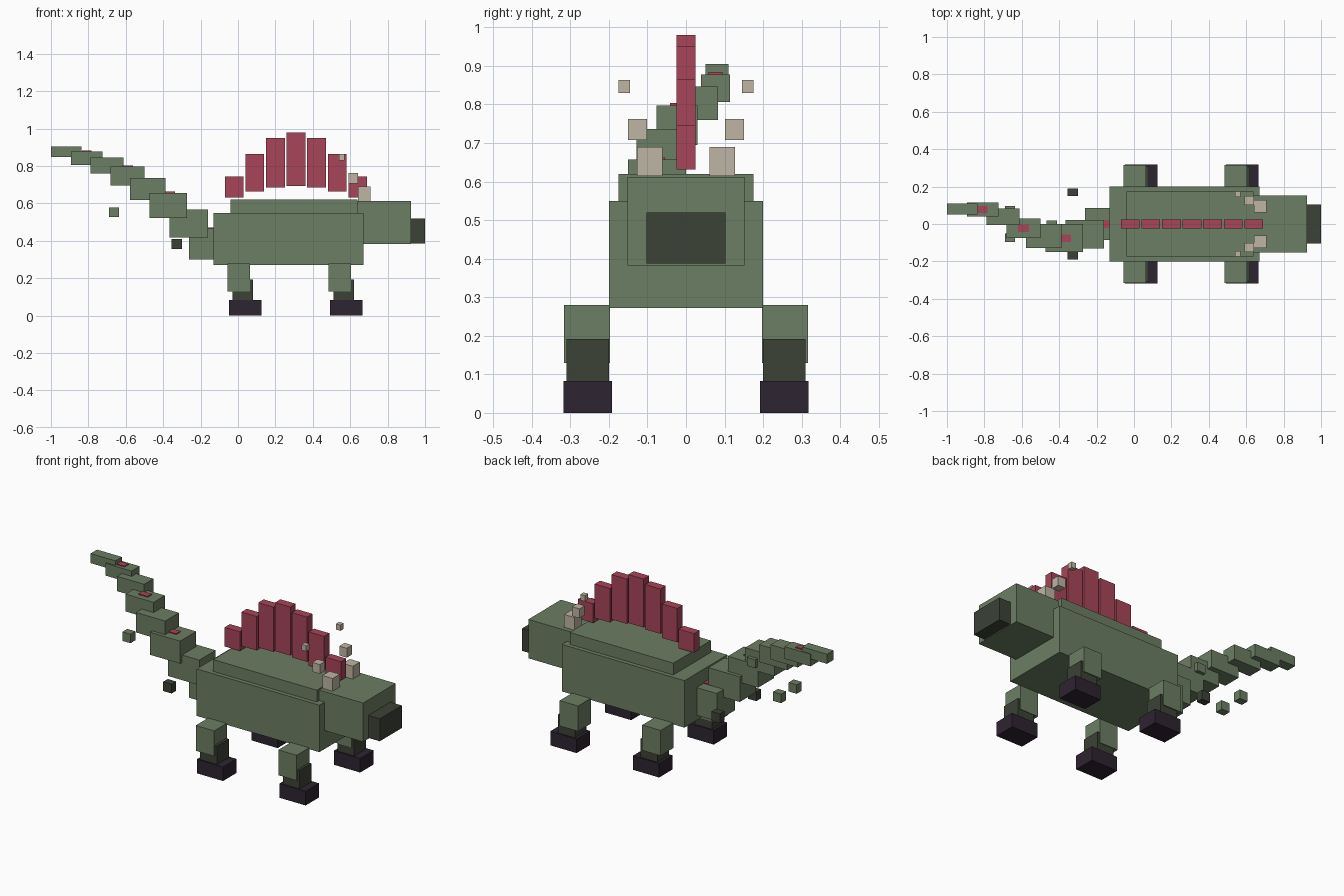
import bpy
import bmesh
from mathutils import Vector

cube = bpy.data.objects.get("Cube")
if cube:
    bpy.data.objects.remove(cube, do_unlink=True)


def material(name, rgb):
    m = bpy.data.materials.new(name)
    m.use_nodes = True
    m.diffuse_color = (*rgb, 1)
    m.node_tree.nodes["Principled BSDF"].inputs["Base Color"].default_value = (*rgb, 1)
    return m


GREEN = material("moss_green", (0.15, 0.21, 0.125))
DARK = material("dark_green", (0.045, 0.054, 0.037))
RED = material("crimson", (0.39, 0.06, 0.098))
PURPLE = material("dark_purple", (0.027, 0.017, 0.03))
BONE = material("bone", (0.52, 0.46, 0.37))


def box(name, x, y, z, mat):
    """Axis-aligned box from (low, high) ranges."""
    lo, hi = Vector((x[0], y[0], z[0])), Vector((x[1], y[1], z[1]))
    bm = bmesh.new()
    bmesh.ops.create_cube(bm, size=1)
    bmesh.ops.scale(bm, vec=hi - lo, verts=bm.verts)
    mesh = bpy.data.meshes.new(name)
    bm.to_mesh(mesh)
    bm.free()
    mesh.materials.append(mat)
    obj = bpy.data.objects.new(name, mesh)
    obj.location = (lo + hi) / 2
    bpy.context.collection.objects.link(obj)
    return obj


def span(centre, size):
    return centre - size / 2, centre + size / 2


def pair(name, x, y, z, mat):
    """Matching boxes on both sides of the body."""
    box("back_" + name, x, y, z, mat)
    box("front_" + name, x, (-y[1], -y[0]), z, mat)


# Body, back ridge, head and snout
box("body", (-0.13, 0.672), (-0.2, 0.2), (0.272, 0.55), GREEN)
box("back_ridge", (-0.04, 0.638), (-0.175, 0.175), (0.5, 0.62), GREEN)
box("head", (0.62, 0.925), (-0.152, 0.152), (0.382, 0.612), GREEN)
box("snout", (0.85, 1.0), (-0.103, 0.103), (0.387, 0.52), DARK)

# Legs
for label, x in (("hind", 0.0), ("fore", 0.54)):
    pair(label + "_upper_leg", (x - 0.055, x + 0.065), (0.197, 0.316), (0.13, 0.28), GREEN)
    pair(label + "_lower_leg", (x - 0.03, x + 0.08), (0.2, 0.31), (0.07, 0.192), DARK)
    pair(label + "_foot", (x - 0.047, x + 0.125), (0.192, 0.318), (0, 0.083), PURPLE)

# Sail plates, arching up to the middle one
sail = [(0.632, 0.745), (0.664, 0.865), (0.685, 0.95), (0.693, 0.98)]
for i in range(7):
    box(f"sail_plate_{i + 1}", span(-0.02 + 0.11 * i, 0.1), (-0.025, 0.025),
        sail[min(i, 6 - i)], RED)

# Horn cubes floating outward above the head
for i, (x, y, z, s) in enumerate([(0.675, 0.094, 0.652, 0.067),
                                  (0.616, 0.126, 0.735, 0.049),
                                  (0.554, 0.16, 0.847, 0.03)]):
    pair(f"horn_{i + 1}", span(x, s), span(y, s), span(z, s * 1.13), BONE)

# Tail segments: centre y, centre z, width; they shrink toward the tip
tail = [(0.0, 0.383, 0.17), (-0.055, 0.493, 0.152), (-0.075, 0.59, 0.15),
        (-0.065, 0.678, 0.128), (-0.023, 0.746, 0.106), (0.039, 0.803, 0.087),
        (0.077, 0.842, 0.075), (0.08, 0.876, 0.06)]
for i, (y, z, width) in enumerate(tail):
    x = -0.155 - 0.109 * i
    height = 0.164 - 0.0153 * i
    box(f"tail_segment_{i + 1}", span(x, 0.212 - 0.007 * i), span(y, width),
        span(z, height), GREEN)
    # Thin red spot on every second segment
    if i % 2 == 0:
        top = z + height / 2
        box(f"tail_spot_{i + 1}", span(x, 0.08 - 0.005 * i), span(y, 0.042 - 0.001 * i),
            (top - 0.003, top + 0.006), RED)

# Loose cubes beside the tail
pair("dark_tail_cube", span(-0.328, 0.055), span(0.17, 0.042), span(0.383, 0.055), DARK)
pair("green_tail_cube", span(-0.663, 0.053), span(0.073, 0.046), span(0.553, 0.053), GREEN)
box("tail_side_cube", span(-0.44, 0.055), span(-0.005, 0.05), span(0.67, 0.05), GREEN)
